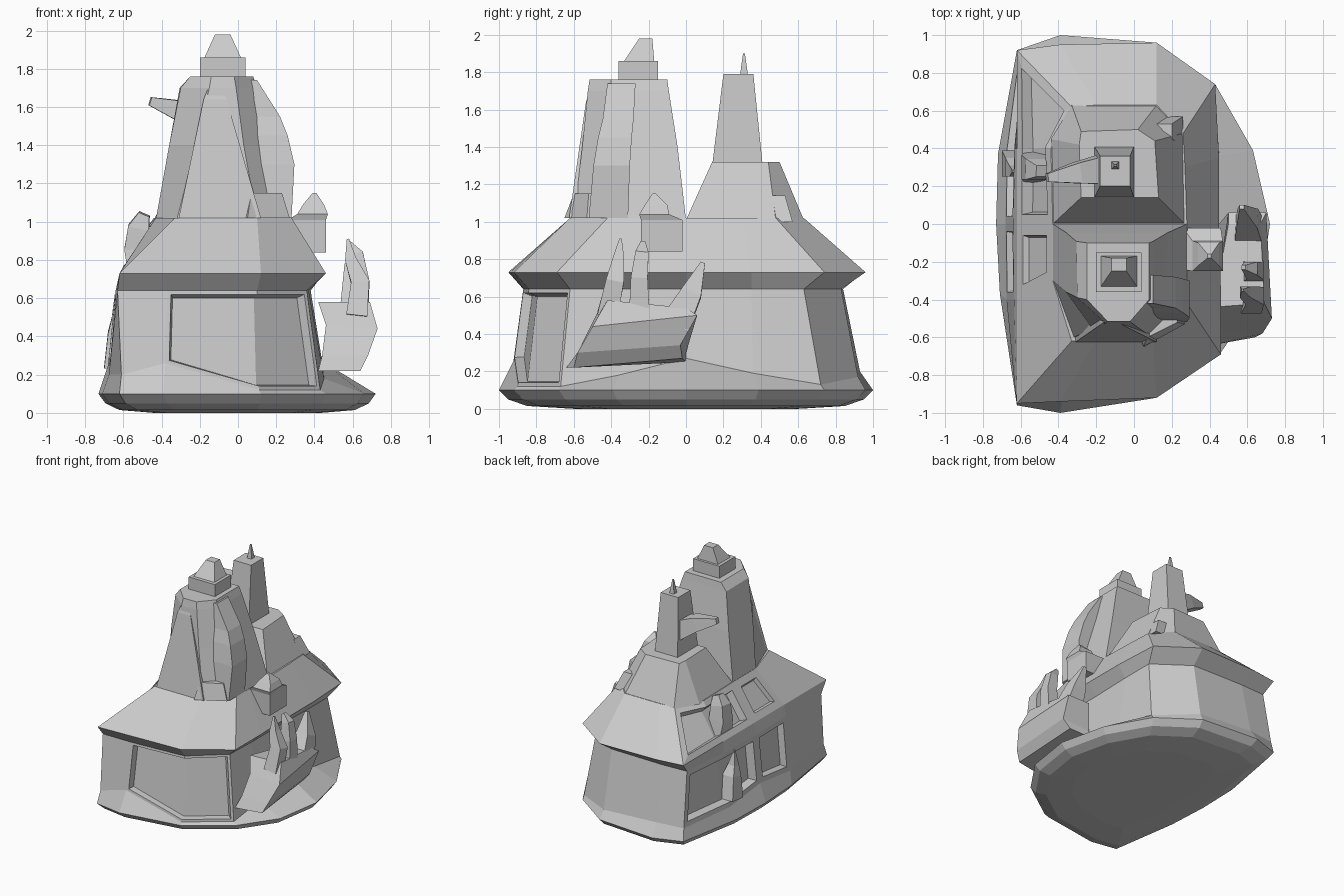
import bpy, bmesh
from mathutils import Vector


def loft(name, rings, insets=()):
    """Skin closed rings; insets = groups of (ring, sides, width, depth) panels."""
    bm = bmesh.new()
    vs = [[bm.verts.new(p) for p in r] for r in rings]
    n = len(rings[0])
    side = {}
    for k in range(len(vs) - 1):
        for i in range(n):
            j = (i + 1) % n
            side[k, i] = bm.faces.new((vs[k][i], vs[k][j], vs[k + 1][j], vs[k + 1][i]))
    bm.faces.new(vs[0][::-1])
    bm.faces.new(vs[-1])
    bmesh.ops.recalc_face_normals(bm, faces=bm.faces[:])
    for ring, sides, width, depth in insets:
        faces = [side[ring, s] for s in sides]
        bmesh.ops.inset_region(bm, faces=faces, thickness=width, use_even_offset=True)
        bmesh.ops.inset_region(bm, faces=faces, thickness=0.012, depth=-depth, use_even_offset=True)
    me = bpy.data.meshes.new(name)
    bm.to_mesh(me)
    bm.free()
    ob = bpy.data.objects.new(name, me)
    bpy.context.collection.objects.link(ob)
    return ob


def at(pts, z, s=1.0):
    return [(x * s, y * s, z) for x, y in pts]


def rect(x0, x1, y0, y1, z):
    return [(x0, y0, z), (x1, y0, z), (x1, y1, z), (x0, y1, z)]


def blocks(name, *rows):
    return loft(name, [rect(*r) for r in rows])


def spike(name, path, radii):
    """Tapered square tube along a path."""
    rings = []
    for i, p in enumerate(path):
        d = Vector(path[min(i + 1, len(path) - 1)]) - Vector(path[max(i - 1, 0)])
        ref = Vector((0, 1, 0)) if abs(d.normalized().y) < 0.8 else Vector((0, 0, 1))
        a = d.cross(ref).normalized() * radii[i]
        b = d.cross(a).normalized() * radii[i]
        rings.append([Vector(p) + u for u in (a + b, a - b, -a - b, b - a)])
    return loft(name, rings)


# Main house: base slab, walls, flared eave and lower roof in one loft
base = [(.72, 0), (.63, .39), (.43, .74), (.12, .96), (-.39, 1), (-.62, .92), (-.72, .37),
        (-.73, 0), (-.71, -.37), (-.62, -.96), (-.39, -1), (.12, -.92), (.46, -.68), (.66, -.39)]
low = [(.44, 0), (.45, .36), (.43, .72), (.11, .92), (-.38, .93), (-.61, .9), (-.675, .4),
       (-.68, 0), (-.675, -.4), (-.61, -.93), (-.38, -.92), (.11, -.9), (.43, -.67), (.45, -.36)]
top = [(.37, 0), (.38, .35), (.38, .63), (.10, .83), (-.37, .84), (-.59, .83), (-.63, .4),
       (-.64, 0), (-.635, -.4), (-.63, -.87), (-.37, -.87), (.10, -.84), (.36, -.62), (.37, -.35)]
eave = [(.45, 0), (.45, .35), (.43, .74), (.12, .96), (-.39, .95), (-.62, .92), (-.62, .4),
        (-.62, 0), (-.62, -.4), (-.62, -.95), (-.39, -.94), (.12, -.92), (.46, -.69), (.46, -.35)]
ridge = [(.28, 0), (.27, .3), (.26, .48), (.12, .63), (-.2, .63), (-.33, .62), (-.44, .4),
         (-.43, 0), (-.43, -.3), (-.33, -.62), (-.2, -.62), (.10, -.62), (.28, -.42), (.28, -.25)]
low_z = [.27, .19, .13, .17, .2, .2, .2, .25, .2, .2, .26, .12, .12, .18]
loft("house_body", [
    at(base, 0, .6), at(base, .015, .85), at(base, .05, .95), at(base, .1),
    [(x, y, z) for (x, y), z in zip(low, low_z)],
    at(top, .64), at(eave, .73), at(ridge, 1.02)],
    insets=[(4, (10, 11), .02, .05), (4, (5, 6), .04, .07), (4, (7,), .04, .05),
            (6, (5, 6), .05, .06), (6, (7,), .06, .03)])

# Tall front roof
r0 = [(.28, 0), (-.43, 0), (-.43, -.3), (-.32, -.60), (.10, -.60), (.28, -.42)]
r1 = [(.18, -.045), (-.36, -.045), (-.36, -.36), (-.22, -.555), (.03, -.555), (.17, -.42)]
r2 = [(.1, -.092), (-.305, -.092), (-.30, -.39), (-.15, -.525), (-.01, -.525), (.10, -.40)]
r3 = [(.08, -.10), (-.25, -.10), (-.25, -.40), (-.14, -.515), (-.02, -.515), (.08, -.40)]
loft("front_roof", [at(r0, 1.01), at(r1, 1.4), at(r2, 1.7), at(r3, 1.76)])
blocks("front_roof_panel", (-.31, .12, -.625, -.5, 1.02), (-.18, -.06, -.535, -.4, 1.64),
       (-.16, -.08, -.52, -.4, 1.69))
blocks("roof_cap", (-.2, .04, -.36, -.15, 1.74), (-.2, .04, -.36, -.15, 1.86),
       (-.175, .015, -.33, -.17, 1.86), (-.12, -.04, -.25, -.18, 1.98))

# Curved fin and bracket on the front right of the tall roof
fin = [(.06, .10, 1.74), (.06, .22, 1.55), (.08, .26, 1.45), (.08, .295, 1.3), (.1, .28, 1.02)]
loft("roof_fin", [rect(a, b, -.42 - .025 * i, -.27 - .01 * i, z) for i, (a, b, z) in enumerate(fin)])
loft("bracket", [[(.05, -.65, 1.02), (.27, -.53, 1.02), (.24, -.4, 1.02), (.0, -.5, 1.02)],
                 [(.07, -.6, 1.15), (.23, -.52, 1.15), (.2, -.4, 1.15), (.02, -.5, 1.15)]])

# Back roof, chimney tower and its spout
b0 = [(.27, 0), (.26, .48), (.12, .63), (-.33, .63), (-.44, .45), (-.43, 0)]
b1 = [(.13, .14), (.11, .44), (.02, .5), (-.28, .49), (-.29, .42), (-.28, .14)]
loft("back_roof", [at(b0, 1.01), at(b1, 1.32)])
blocks("back_tower", (-.21, 0, .14, .41, 1.3), (-.18, -.02, .2, .36, 1.79),
       (-.12, -.08, .29, .33, 1.79), (-.115, -.085, .295, .325, 1.83), (-.105, -.095, .305, .315, 1.9))
spike("tower_spout", [(-.14, .29, 1.5), (-.3, .27, 1.58), (-.46, .245, 1.63)], [.08, .055, .022])

# Small dormer lump on the right of the back roof
blocks("back_dormer", (.1, .26, .42, .57, 1.0), (.1, .2, .45, .53, 1.14))

# Small chimney on the right eave
blocks("side_chimney", (.3, .46, -.24, -.02, .84), (.26, .46, -.24, -.02, 1.01),
       (.31, .47, -.25, -.09, 1.04), (.34, .45, -.22, -.1, 1.09), (.39, .41, -.18, -.16, 1.15))

# Claw-like growth on the right: palm and fingers
loft("claw_palm", [
    [(.42, -.64, .22), (.64, -.6, .22), (.62, -.02, .27), (.42, 0, .25)],
    [(.44, -.58, .3), (.68, -.58, .3), (.68, -.03, .34), (.45, 0, .3)],
    [(.46, -.5, .46), (.73, -.5, .44), (.7, .06, .5), (.5, .06, .5)],
    [(.42, -.44, .58), (.69, -.42, .58), (.67, .0, .54), (.5, .0, .53)]])
spike("claw_finger_a", [(.62, -.42, .5), (.64, -.38, .68), (.59, -.36, .8), (.575, -.35, .91)],
      [.055, .048, .03, .006])
spike("claw_finger_b", [(.63, -.25, .5), (.64, -.25, .7), (.62, -.235, .83), (.58, -.23, .89)],
      [.055, .045, .035, .012])
spike("claw_thumb", [(.61, -.06, .45), (.6, .03, .62), (.57, .09, .78)], [.08, .055, .012])

# Figures standing in the left recesses
spike("roof_figure", [(-.5, .3, .76), (-.53, .3, .86), (-.52, .29, .97), (-.49, .28, 1.04)],
      [.08, .065, .055, .03])
spike("wall_figure", [(-.63, .32, .24), (-.63, .3, .42), (-.63, .28, .5), (-.64, .28, .62)],
      [.07, .05, .03, .005])
